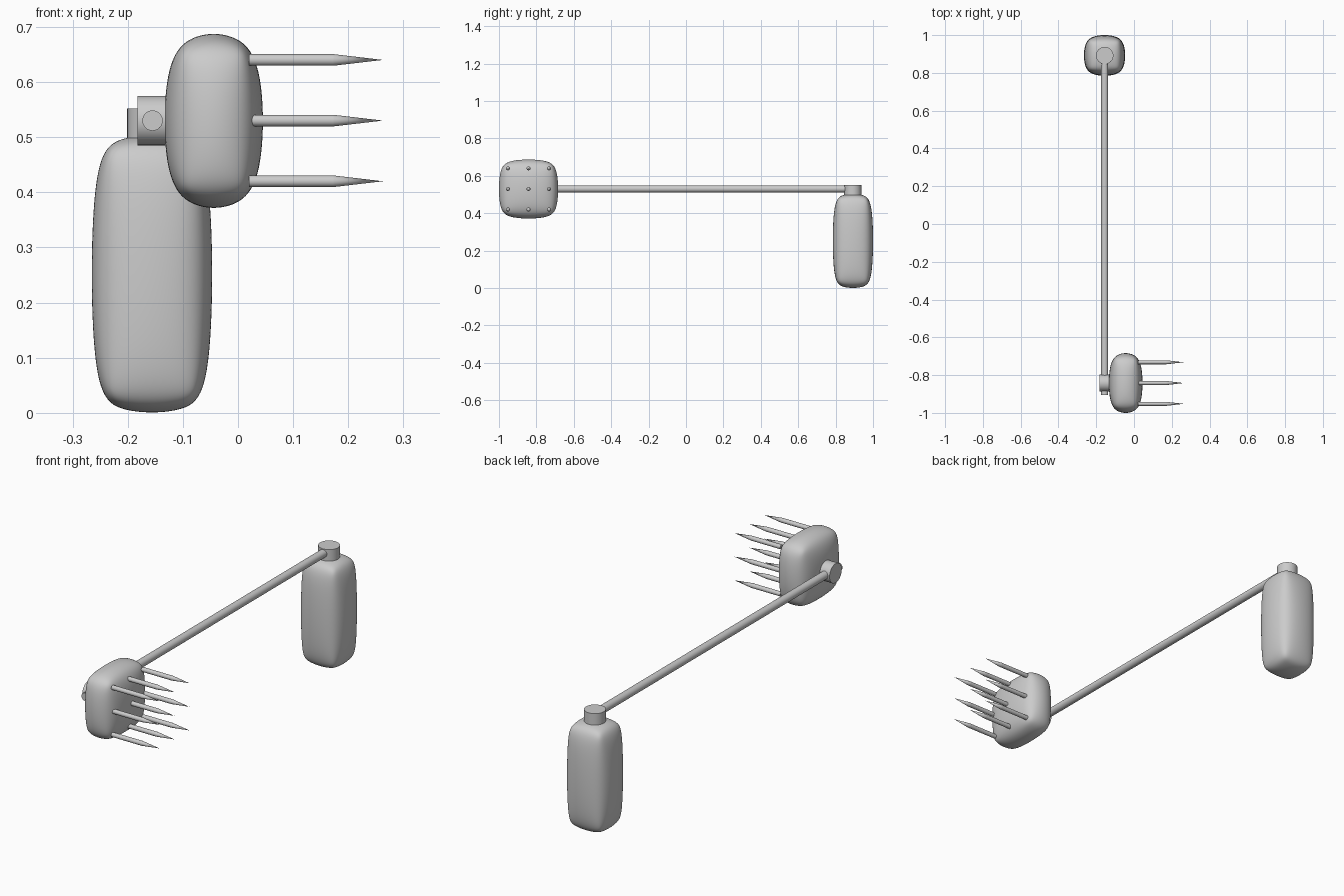
import bpy, math

if "Cube" in bpy.data.objects:
    bpy.data.objects.remove(bpy.data.objects["Cube"])


def smooth(obj):
    bpy.ops.object.select_all(action='DESELECT')
    obj.select_set(True)
    bpy.context.view_layer.objects.active = obj
    bpy.ops.object.shade_smooth_by_angle(angle=math.radians(35))


def pillow(name, lo, hi, width):
    # chamfered box softened by subdivision; cage grown so the surface meets lo..hi
    grow = width / 6
    bpy.ops.mesh.primitive_cube_add(size=1, location=[(a + b) / 2 for a, b in zip(lo, hi)])
    obj = bpy.context.object
    obj.name = name
    obj.scale = [b - a + grow for a, b in zip(lo, hi)]
    bpy.ops.object.transform_apply(location=False, rotation=False, scale=True)
    bev = obj.modifiers.new("chamfer", 'BEVEL')
    bev.width = width
    bev.segments = 1
    sub = obj.modifiers.new("soften", 'SUBSURF')
    sub.levels = sub.render_levels = 4
    obj.data.polygons.foreach_set("use_smooth", [True] * len(obj.data.polygons))
    return obj


def rod(name, axis, start, length, r1, r2=None, sides=32):
    # cylinder or cone running from start along an axis
    rot = {'x': (0, math.pi / 2, 0), 'y': (-math.pi / 2, 0, 0), 'z': (0, 0, 0)}[axis]
    centre = list(start)
    centre['xyz'.index(axis)] += length / 2
    bpy.ops.mesh.primitive_cone_add(vertices=sides, radius1=r1, radius2=r1 if r2 is None else r2,
                                    depth=length, location=centre, rotation=rot)
    obj = bpy.context.object
    obj.name = name
    smooth(obj)
    return obj


X, Z = -0.155, 0.53
HEAD_Y = -0.842

# handle block with its cap
pillow("grip", (-0.265, 0.785, 0.001), (-0.047, 1.0, 0.503), 0.05)
rod("grip_cap", 'z', (X, 0.892, 0.49), 0.062, 0.046)

# long shaft and the hub joining it to the head
rod("shaft", 'y', (X, -0.905, Z), 1.80, 0.0185)
rod("head_hub", 'x', (-0.182, HEAD_Y, Z), 0.07, 0.045)

# striking head
pillow("head", (-0.133, -1.0, 0.372), (0.045, -0.684, 0.687), 0.055)

# three by three spikes
for i in (-1, 0, 1):
    for j in (-1, 0, 1):
        y, z = HEAD_Y + 0.11 * i, Z + 0.11 * j
        rod("spike_shaft", 'x', (0.02, y, z), 0.153, 0.0105, sides=24)
        rod("spike_tip", 'x', (0.173, y, z), 0.09, 0.0105, 0, sides=24)
